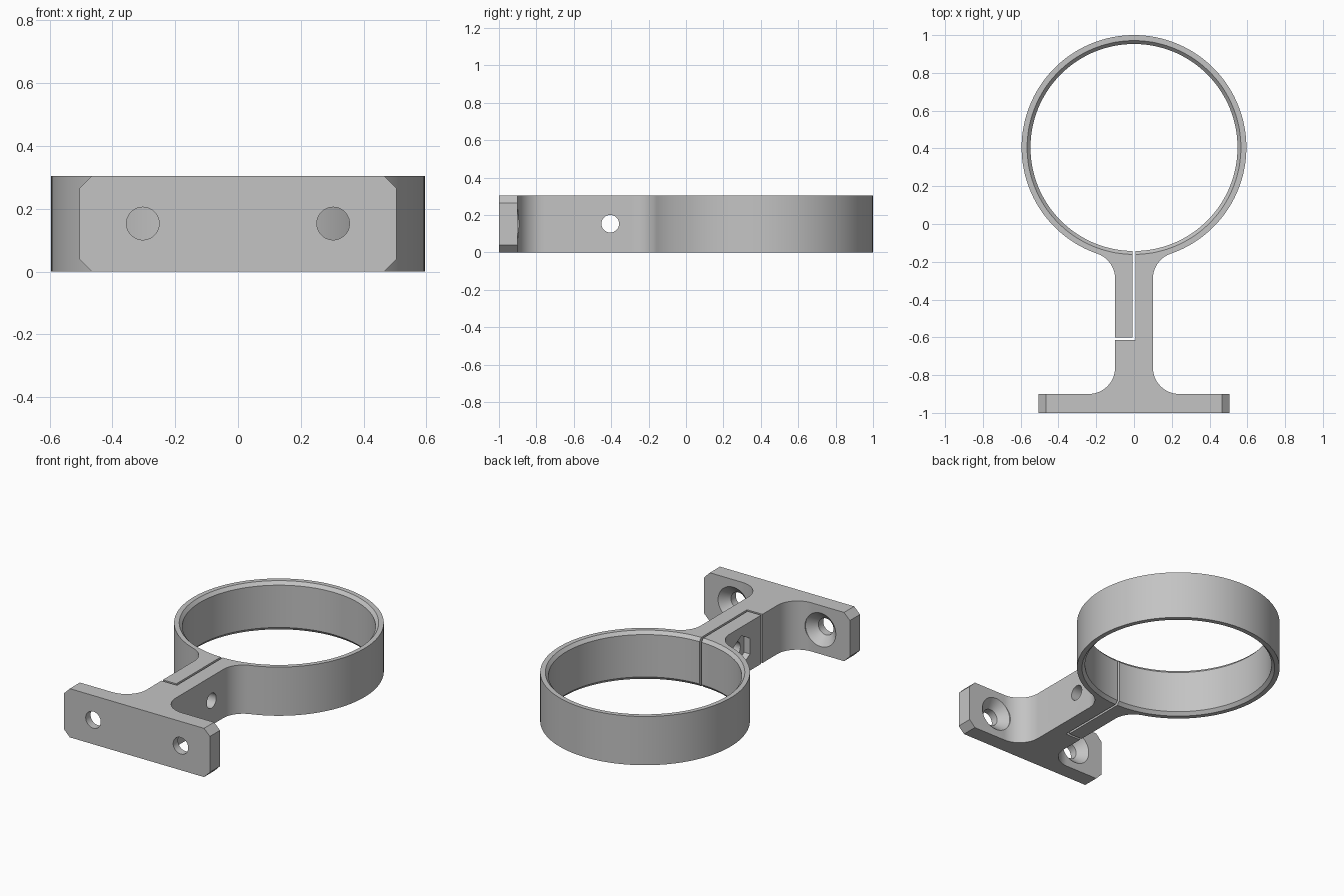
import bpy, bmesh
from math import sin, cos, pi, sqrt, atan2, radians
from mathutils import Matrix, Vector

if "Cube" in bpy.data.objects:
    bpy.data.objects.remove(bpy.data.objects["Cube"])

HEIGHT, MID = 0.305, 0.153
RING_Y, RING_R, BORE_R = 0.405, 0.595, 0.548
ARM, FILLET = 0.1, 0.14
PLATE_X, PLATE_Y = 0.505, -0.9

grey = bpy.data.materials.new("plain grey")
grey.use_nodes = True
grey.diffuse_color = (0.55, 0.55, 0.55, 1)
grey.node_tree.nodes["Principled BSDF"].inputs["Base Color"].default_value = grey.diffuse_color


def finish(name, bm):
    bmesh.ops.recalc_face_normals(bm, faces=bm.faces)
    mesh = bpy.data.meshes.new(name)
    bm.to_mesh(mesh)
    bm.free()
    mesh.materials.append(grey)
    obj = bpy.data.objects.new(name, mesh)
    bpy.context.collection.objects.link(obj)
    return obj


def arc(cx, cy, r, start, end, steps):
    angles = [start + (end - start) * i / steps for i in range(steps + 1)]
    return [(cx + r * cos(a), cy + r * sin(a)) for a in angles]


def lathe(name, profile, place, sides):
    """Solid of revolution from (radius, height) pairs."""
    bm = bmesh.new()
    rings = [[bm.verts.new((*p, h)) for p in arc(0, 0, r, 0, 2 * pi, sides)[:-1]]
             for r, h in profile]
    for low, high in zip(rings, rings[1:]):
        for i in range(sides):
            j = (i + 1) % sides
            bm.faces.new((low[i], low[j], high[j], high[i]))
    bm.faces.new(rings[0])
    bm.faces.new(rings[-1])
    bm.transform(place)
    return finish(name, bm)


def box(name, size, place):
    bm = bmesh.new()
    bmesh.ops.create_cube(bm, size=1, matrix=place @ Matrix.Diagonal((*size, 1)))
    return finish(name, bm)


# Clamp body: half outline from the plate up the arm and around the ring
fx = ARM + FILLET
fy = RING_Y - sqrt((RING_R + FILLET) ** 2 - fx ** 2)
toward = atan2(RING_Y - fy, -fx)
half = [(PLATE_X, -1), (PLATE_X, PLATE_Y)]
half += arc(fx, PLATE_Y + FILLET, FILLET, -pi / 2, -pi, 16)
half += arc(fx, fy, FILLET, pi, toward, 16)
half += arc(0, RING_Y, RING_R, toward - pi, pi / 2, 72)[1:]
outline = half + [(-x, y) for x, y in reversed(half[:-1])]

bm = bmesh.new()
base = bm.faces.new([bm.verts.new((x, y, 0)) for x, y in outline])
top = bmesh.ops.extrude_face_region(bm, geom=[base])["geom"]
bmesh.ops.translate(bm, vec=(0, 0, HEIGHT),
                    verts=[v for v in top if isinstance(v, bmesh.types.BMVert)])
body = finish("pipe_clamp_bracket", bm)

# Ring bore with a chamfer on both rims
rim, edge = BORE_R + 0.018, 0.02
cutters = [lathe("bore_cutter",
                 [(rim, -0.05), (rim, 0), (BORE_R, edge), (BORE_R, HEIGHT - edge),
                  (rim, HEIGHT), (rim, HEIGHT + 0.05)],
                 Matrix.Translation((0, RING_Y, 0)), 144)]

# L-shaped clamp slit
bm = bmesh.new()
slit = [(-0.007, 0), (-0.007, -0.6), (-0.2, -0.6), (-0.2, -0.614), (0.007, -0.614), (0.007, 0)]
low = [bm.verts.new((x, y, -0.1)) for x, y in slit]
high = [bm.verts.new((x, y, 0.4)) for x, y in slit]
bm.faces.new(low)
bm.faces.new(high)
for i in range(len(slit)):
    j = (i + 1) % len(slit)
    bm.faces.new((low[i], low[j], high[j], high[i]))
cutters.append(finish("slit_cutter", bm))

# Clamp screw hole and hexagonal nut pocket
along_x = Matrix.Translation((0, -0.405, MID)) @ Matrix.Rotation(radians(90), 4, "Y")
cutters.append(lathe("screw_hole_cutter", [(0.047, -0.15), (0.047, 0.15)], along_x, 40))
cutters.append(lathe("nut_pocket_cutter", [(0.098, -0.15), (0.098, -0.06)], along_x, 6))

# Countersunk plate holes and clipped plate corners
for side in (-1, 1):
    along_y = Matrix.Translation((side * 0.303, 0, MID)) @ Matrix.Rotation(radians(-90), 4, "X")
    cutters.append(lathe("mount_hole_cutter",
                         [(0.052, -1.1), (0.052, -0.952), (0.105, -0.9), (0.105, -0.75)],
                         along_y, 48))
    for z, up in ((0, -1), (HEIGHT, 1)):
        turn = Matrix.Rotation(-side * up * radians(45), 4, "Y")
        cutters.append(box("corner_cutter", (0.04 * sqrt(2), 0.3, 0.2),
                           Matrix.Translation((side * PLATE_X, -1, z)) @ turn))

# Cut everything, then drop the cutters
for cutter in cutters:
    cutter.hide_render = True
    mod = body.modifiers.new(cutter.name, "BOOLEAN")
    mod.operation = "DIFFERENCE"
    mod.solver = "EXACT"
    mod.object = cutter
bpy.context.view_layer.update()
bpy.context.view_layer.objects.active = body
body.select_set(True)
for mod in list(body.modifiers):
    bpy.ops.object.modifier_apply(modifier=mod.name)
for cutter in cutters:
    bpy.data.objects.remove(cutter)
bpy.ops.object.shade_smooth_by_angle(angle=radians(25))
